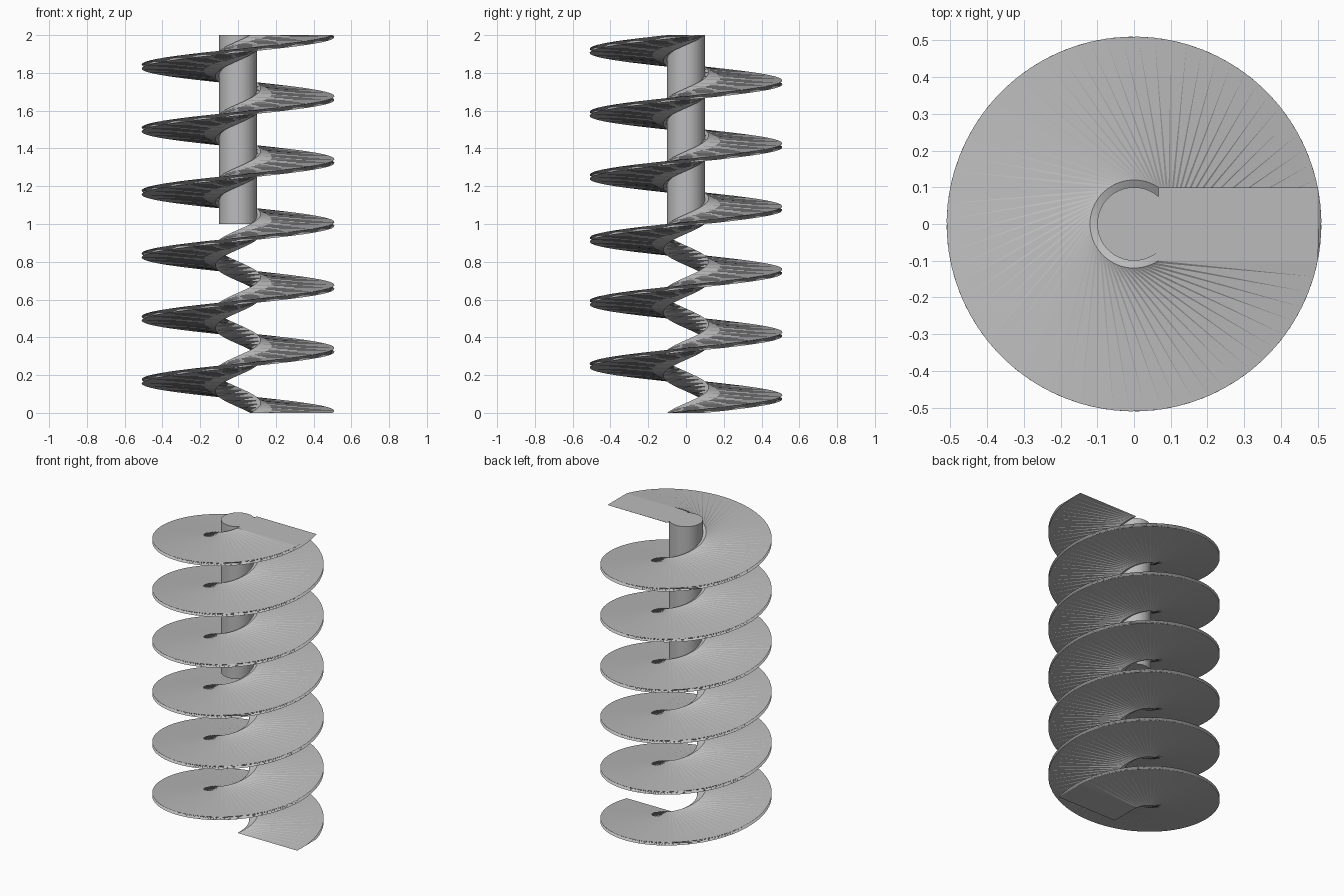
import bpy, bmesh, math

if "Cube" in bpy.data.objects:
    bpy.data.objects.remove(bpy.data.objects["Cube"])

HEIGHT = 2.0
TURNS = 6
STEPS = 72 * TURNS          # slices along the twist
SHAFT_R = 0.1
INNER, OUTER, HALF_W = 0.066, 0.5, 0.1

grey = bpy.data.materials.new("plain grey")
grey.diffuse_color = (0.5, 0.5, 0.5, 1)
grey.use_nodes = True
grey.node_tree.nodes["Principled BSDF"].inputs["Base Color"].default_value = grey.diffuse_color


def add_object(name, bm):
    bmesh.ops.recalc_face_normals(bm, faces=bm.faces)
    mesh = bpy.data.meshes.new(name)
    bm.to_mesh(mesh)
    bm.free()
    mesh.materials.append(grey)
    obj = bpy.data.objects.new(name, mesh)
    bpy.context.collection.objects.link(obj)
    return obj


# Screw blade: a flat rectangle lifted and twisted about the z axis
bm = bmesh.new()
section = [(INNER, -HALF_W), (OUTER, -HALF_W), (OUTER, HALF_W), (INNER, HALF_W)]
rings = []
for i in range(STEPS + 1):
    a = 2 * math.pi * TURNS * i / STEPS
    c, s = math.cos(a), math.sin(a)
    z = HEIGHT * i / STEPS
    rings.append([bm.verts.new((x * c - y * s, x * s + y * c, z)) for x, y in section])
bm.faces.new(rings[0][::-1])
bm.faces.new(rings[-1])
for low, high in zip(rings, rings[1:]):
    for k in range(4):
        n = (k + 1) % 4
        bm.faces.new((low[k], low[n], high[n], high[k]))
bmesh.ops.triangulate(bm, faces=bm.faces[:], quad_method='SHORT_EDGE')
add_object("screw_blade", bm)

# Central shaft: only the upper half of the height
bm = bmesh.new()
bmesh.ops.create_cone(bm, cap_ends=True, segments=72, radius1=SHAFT_R,
                      radius2=SHAFT_R, depth=HEIGHT / 2)
bmesh.ops.translate(bm, verts=bm.verts, vec=(0, 0, HEIGHT * 0.75))
add_object("central_shaft", bm)
